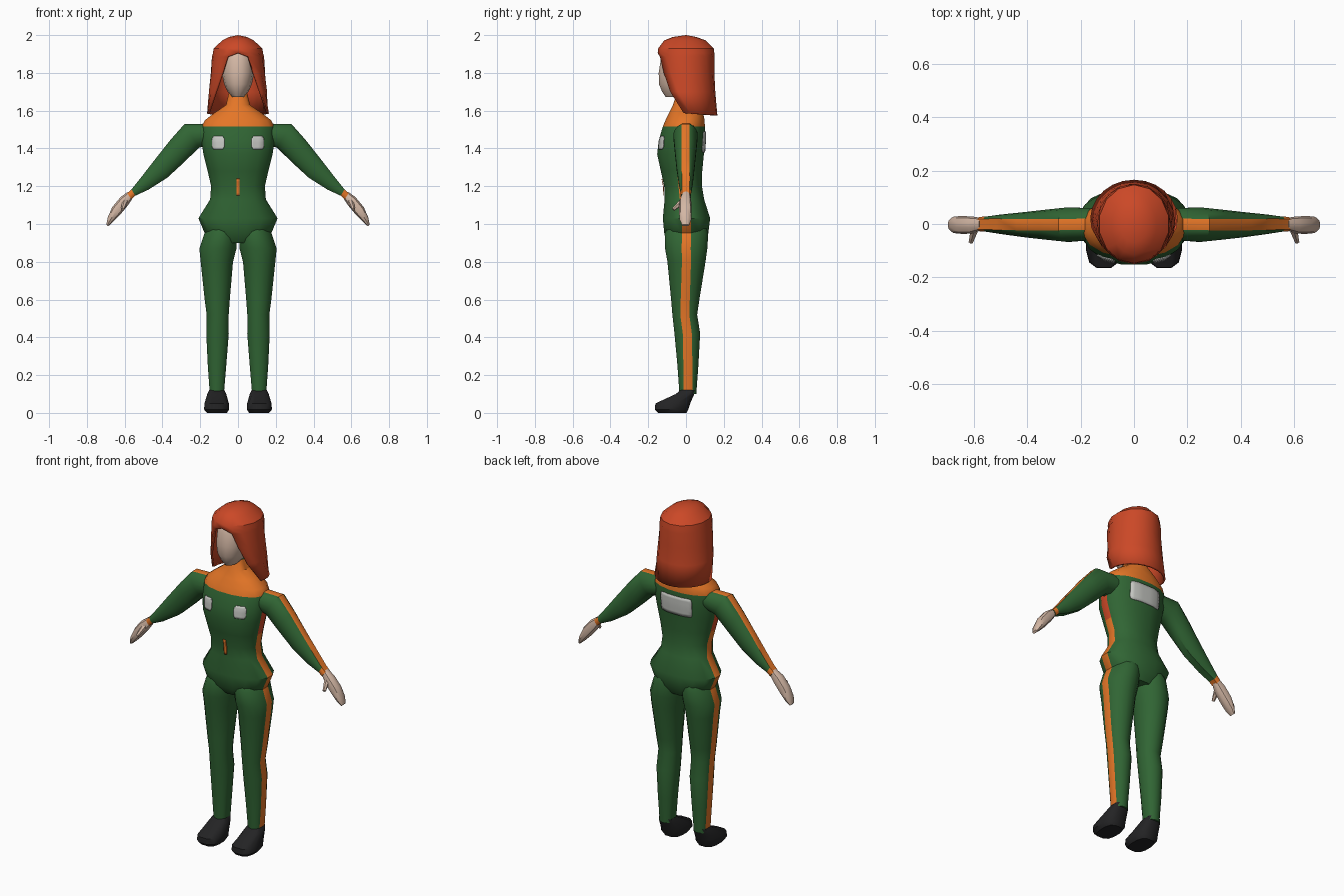
import bpy, bmesh, math
from mathutils import Vector
from mathutils.bvhtree import BVHTree

if "Cube" in bpy.data.objects:
    bpy.data.objects.remove(bpy.data.objects["Cube"])


def material(name, r, g, b):
    m = bpy.data.materials.new(name)
    m.use_nodes = True
    m.diffuse_color = (r, g, b, 1)
    bsdf = m.node_tree.nodes["Principled BSDF"]
    bsdf.inputs["Base Color"].default_value = (r, g, b, 1)
    bsdf.inputs["Roughness"].default_value = 0.8
    return m


GREEN = material("suit green", 0.03, 0.13, 0.034)
ORANGE = material("suit orange", 0.78, 0.18, 0.02)
RED = material("hair red", 0.6, 0.065, 0.02)
SKIN = material("skin", 0.65, 0.47, 0.37)
GREY = material("patch grey", 0.55, 0.56, 0.53)
BLACK = material("shoe black", 0.017, 0.017, 0.018)


def finish(name, bm, mats, mirror=False, thickness=0, offset=-1, angle=40):
    """Turn a bmesh into a smooth shaded object, optionally mirrored in x."""
    mesh = bpy.data.meshes.new(name)
    bm.to_mesh(mesh)
    bm.free()
    for m in mats:
        mesh.materials.append(m)
    ob = bpy.data.objects.new(name, mesh)
    bpy.context.collection.objects.link(ob)
    bpy.ops.object.select_all(action="DESELECT")
    ob.select_set(True)
    bpy.context.view_layer.objects.active = ob
    bpy.ops.object.shade_smooth_by_angle(angle=math.radians(angle))
    if thickness:
        mod = ob.modifiers.new("thickness", "SOLIDIFY")
        mod.thickness, mod.offset = thickness, offset
    if mirror:
        ob.modifiers.new("mirror", "MIRROR").use_axis[0] = True
    return ob


def ring(bm, x1, z1, x2, z2, front, back, w, p, seg):
    """Oval section from outer to inner point, with a narrow strip at each end."""
    outer, inner = Vector((x1, 0, z1)), Vector((x2, 0, z2))
    mid, u = (outer + inner) / 2, (outer - inner) / 2
    half = (back - front) / 2
    s = math.asin(min(0.7, (w / half) ** (1 / p)))
    power = lambda t: math.copysign(abs(t) ** p, t)
    verts = []
    for turn in (0, math.pi):
        for i in range(seg + 1):
            a = turn + s + (math.pi - 2 * s) * i / seg
            y = (front + back) / 2 + half * power(math.sin(a))
            verts.append(bm.verts.new(mid + u * power(math.cos(a)) + Vector((0, y, 0))))
    return verts


def loft(name, sections, mats, rule=None, w=0.024, p=1.0, seg=7, **kw):
    """Skin the sections; rule(row, end) picks the material, end is 1, -1 or 0."""
    bm = bmesh.new()
    rings = [ring(bm, *s, w, p, seg) for s in sections]
    n = len(rings[0])
    for r in range(len(rings) - 1):
        for c in range(n):
            d = (c + 1) % n
            f = bm.faces.new((rings[r][c], rings[r][d], rings[r + 1][d], rings[r + 1][c]))
            end = 1 if c == n - 1 else -1 if c == seg else 0
            f.material_index = rule(r, end) if rule else 0
    bm.faces.new(rings[0])
    bm.faces.new(rings[-1])
    bmesh.ops.recalc_face_normals(bm, faces=bm.faces)
    return finish(name, bm, mats, **kw)


def upright(rows):
    """Centred sections from (height, half width, front, back)."""
    return [(x, z, -x, z, f, b) for z, x, f, b in rows]


# Torso with collar, yoke and side stripes
torso_rows = [
    (1.69, 0.055, -0.05, 0.05), (1.63, 0.066, -0.07, 0.08), (1.59, 0.125, -0.09, 0.092),
    (1.55, 0.178, -0.11, 0.1), (1.515, 0.195, -0.125, 0.102), (1.44, 0.196, -0.147, 0.102),
    (1.37, 0.185, -0.155, 0.097), (1.28, 0.163, -0.135, 0.088), (1.2, 0.145, -0.117, 0.086),
    (1.13, 0.15, -0.115, 0.098), (1.03, 0.212, -0.125, 0.13), (0.95, 0.178, -0.117, 0.12),
    (0.9, 0.1, -0.08, 0.09)]


def torso_rule(row, end):
    if row < 4:
        return 1
    if end == 0 or row == len(torso_rows) - 2:
        return 0
    return 2 if row < 7 else 1


torso = loft("torso", upright(torso_rows), [GREEN, ORANGE, RED], torso_rule, p=0.9)

# Legs with an outer stripe
loft("legs", [
    (0.165, 0.98, 0.005, 0.98, -0.1, 0.11), (0.18, 0.95, 0.002, 0.95, -0.115, 0.12),
    (0.207, 0.87, 0.006, 0.87, -0.113, 0.115), (0.2, 0.8, 0.024, 0.8, -0.1, 0.105),
    (0.18, 0.6, 0.04, 0.6, -0.08, 0.072), (0.17, 0.52, 0.045, 0.52, -0.073, 0.06),
    (0.172, 0.42, 0.045, 0.42, -0.062, 0.076), (0.165, 0.25, 0.057, 0.25, -0.046, 0.066),
    (0.156, 0.1, 0.068, 0.1, -0.035, 0.055)],
    [GREEN, ORANGE], lambda r, e: int(e == 1), mirror=True)

# Shoes
loft("shoes", [
    (0.165, 0, 0.058, 0, -0.15, 0.005), (0.18, 0.018, 0.046, 0.018, -0.167, 0.015),
    (0.178, 0.05, 0.048, 0.05, -0.165, 0.025), (0.165, 0.1, 0.06, 0.1, -0.055, 0.045),
    (0.155, 0.122, 0.07, 0.122, -0.028, 0.052)],
    [BLACK], p=0.7, seg=5, mirror=True)

# Sleeves with a top stripe and cuffs
loft("sleeves", [
    (0.14, 1.535, 0.14, 1.42, -0.06, 0.06), (0.285, 1.533, 0.205, 1.4, -0.068, 0.063),
    (0.36, 1.45, 0.28, 1.325, -0.06, 0.055), (0.445, 1.345, 0.37, 1.24, -0.05, 0.045),
    (0.52, 1.25, 0.47, 1.175, -0.038, 0.036), (0.568, 1.19, 0.54, 1.143, -0.029, 0.028),
    (0.59, 1.168, 0.56, 1.125, -0.028, 0.027)],
    [GREEN, ORANGE], lambda r, e: int(e == 1 or r == 5), w=0.021, mirror=True)

# Hands and thumbs
loft("hands", [
    (0.582, 1.172, 0.558, 1.135, -0.022, 0.022), (0.622, 1.143, 0.585, 1.095, -0.036, 0.028),
    (0.666, 1.09, 0.627, 1.045, -0.037, 0.03), (0.69, 1.035, 0.662, 1.01, -0.034, 0.028),
    (0.697, 0.998, 0.687, 0.988, -0.02, 0.016)],
    [SKIN], w=0.008, p=0.85, seg=4, mirror=True)
bm = bmesh.new()
bmesh.ops.create_cone(bm, cap_ends=True, segments=6, radius1=0.016, radius2=0.009, depth=0.065)
start, tip = Vector((0.598, -0.022, 1.117)), Vector((0.611, -0.066, 1.078))
turn = (tip - start).to_track_quat("Z", "Y")
for v in bm.verts:
    v.co = turn @ v.co + (start + tip) / 2
finish("thumbs", bm, [SKIN], mirror=True)

# Head
loft("head", upright([
    (1.945, 0.04, -0.08, 0.04), (1.92, 0.068, -0.115, 0.07), (1.87, 0.084, -0.136, 0.085),
    (1.8, 0.086, -0.147, 0.085), (1.74, 0.074, -0.145, 0.07), (1.7, 0.055, -0.128, 0.04),
    (1.672, 0.03, -0.108, 0.0)]), [SKIN], w=0.01, p=0.9)

# Hair: closed crown, then a curtain open at the front
# rows: height, half width, front, back, half angle of the opening in degrees
hair_rows = [
    (2.0, 0, 0, 0, 0), (1.99, 0.05, -0.07, 0.055, 0), (1.972, 0.085, -0.115, 0.105, 0),
    (1.93, 0.132, -0.147, 0.147, 0), (1.905, 0.136, -0.15, 0.15, 0),
    (1.885, 0.138, -0.151, 0.151, 24), (1.8, 0.145, -0.146, 0.15, 36),
    (1.7, 0.154, -0.14, 0.155, 52), (1.595, 0.164, -0.13, 0.166, 78)]
cols = 14
bm = bmesh.new()
grid = []
for z, rx, front, back, opening in hair_rows:
    o = math.radians(opening)
    line = []
    for k in range(cols + 1):
        a = o + (2 * math.pi - 2 * o) * k / cols
        drop = 0.01 * (1 - math.cos(a)) if z < 1.6 else 0
        y = (front + back) / 2 - (back - front) / 2 * math.cos(a)
        line.append(bm.verts.new((rx * math.sin(a), y, z - drop)))
    grid.append(line)
for upper, lower in zip(grid, grid[1:]):
    for k in range(cols):
        bm.faces.new((upper[k], lower[k], lower[k + 1], upper[k + 1]))
bmesh.ops.remove_doubles(bm, verts=bm.verts, dist=0.0005)
bmesh.ops.recalc_face_normals(bm, faces=bm.faces)
finish("hair", bm, [RED], thickness=0.012, angle=32)

# Plates laid onto the torso surface
bm = bmesh.new()
bm.from_mesh(torso.data)
surface = BVHTree.FromBMesh(bm)
bm.free()


def plate(name, x, z, width, height, side, mat, cut=0.0, mirror=False):
    """Thin patch on the front (side -1) or back (side 1), corners cut in."""
    bm = bmesh.new()
    bmesh.ops.create_grid(bm, x_segments=8, y_segments=6, size=0.5)
    for v in bm.verts:
        px, pz = v.co.x, v.co.y
        if abs(px) > 0.49 and abs(pz) > 0.49:
            px, pz = px * (1 - cut), pz * (1 - cut)
        px, pz = x + px * width, z + pz * height
        hit = surface.ray_cast(Vector((px, side, pz)), Vector((0, -side, 0)))[0]
        v.co = (px, hit.y + side * 0.002, pz)
    bmesh.ops.recalc_face_normals(bm, faces=bm.faces)
    bm.normal_update()
    if sum(f.normal.y for f in bm.faces) * side < 0:
        bmesh.ops.reverse_faces(bm, faces=bm.faces)
    finish(name, bm, [mat], mirror=mirror, thickness=0.004, offset=1)


plate("chest_patches", 0.104, 1.43, 0.064, 0.07, -1, GREY, cut=0.2, mirror=True)
plate("back_patch", 0, 1.435, 0.2, 0.11, 1, GREY, cut=0.05)
plate("zip_tab", 0, 1.195, 0.018, 0.09, -1, ORANGE)
